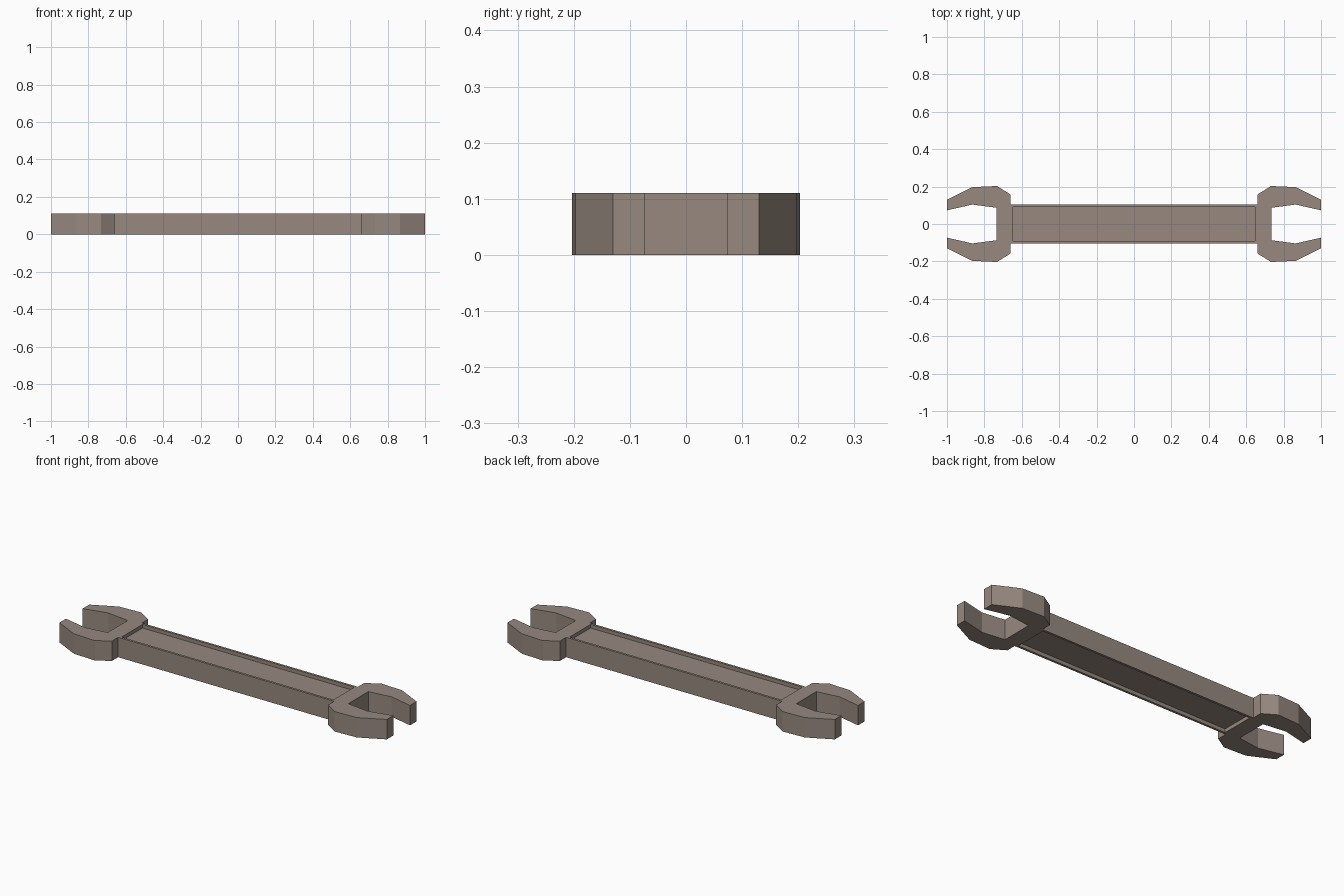
import bpy, bmesh

if "Cube" in bpy.data.objects:
    bpy.data.objects.remove(bpy.data.objects["Cube"])

H = 0.11        # thickness
NECK = 0.66     # where handle meets heads
W = 0.104       # handle half width

steel = bpy.data.materials.new("warm grey steel")
steel.diffuse_color = (0.31, 0.25, 0.215, 1)
steel.use_nodes = True
steel.node_tree.nodes["Principled BSDF"].inputs["Base Color"].default_value = steel.diffuse_color


def finish(bm, name):
    bmesh.ops.recalc_face_normals(bm, faces=bm.faces)
    me = bpy.data.meshes.new(name)
    bm.to_mesh(me)
    bm.free()
    me.materials.append(steel)
    ob = bpy.data.objects.new(name, me)
    bpy.context.collection.objects.link(ob)
    return ob


# Open-ended jaw head: half profile from neck round the jaw to the throat
HALF = [(NECK, W), (NECK, 0.158), (0.733, 0.203), (0.865, 0.197),
        (1.0, 0.13), (1.0, 0.073), (0.865, 0.104), (0.735, 0.087)]


def head(name, side):
    bm = bmesh.new()
    pts = HALF + [(x, -y) for x, y in reversed(HALF)]
    low = [bm.verts.new((side * x, y, 0)) for x, y in pts]
    top = [bm.verts.new((side * x, y, H)) for x, y in pts]
    n = len(pts)
    bm.faces.new(low)
    bm.faces.new(top)
    for i in range(n - 1):      # the neck side stays open for the handle
        bm.faces.new((low[i], low[i + 1], top[i + 1], top[i]))
    return finish(bm, name)


head("right_jaw_head", 1)
head("left_jaw_head", -1)

# Handle: box with open ends and a shallow recess above and below
bm = bmesh.new()
bmesh.ops.create_cube(bm, size=1)
for v in bm.verts:
    v.co = (v.co.x * 2 * NECK, v.co.y * 2 * W, (v.co.z + 0.5) * H)
bm.normal_update()
ends = [f for f in bm.faces if abs(f.normal.x) > 0.5]
bmesh.ops.delete(bm, geom=ends, context='FACES_ONLY')
for f in [f for f in bm.faces if abs(f.normal.z) > 0.5]:
    sign = 1 if f.normal.z > 0 else -1
    bmesh.ops.inset_region(bm, faces=[f], thickness=0.018, use_boundary=True)
    # second, zero-width inset gives upright recess walls
    bmesh.ops.inset_region(bm, faces=[f], thickness=0.0, use_boundary=True)
    for v in f.verts:
        v.co.z -= sign * 0.02
finish(bm, "handle")
